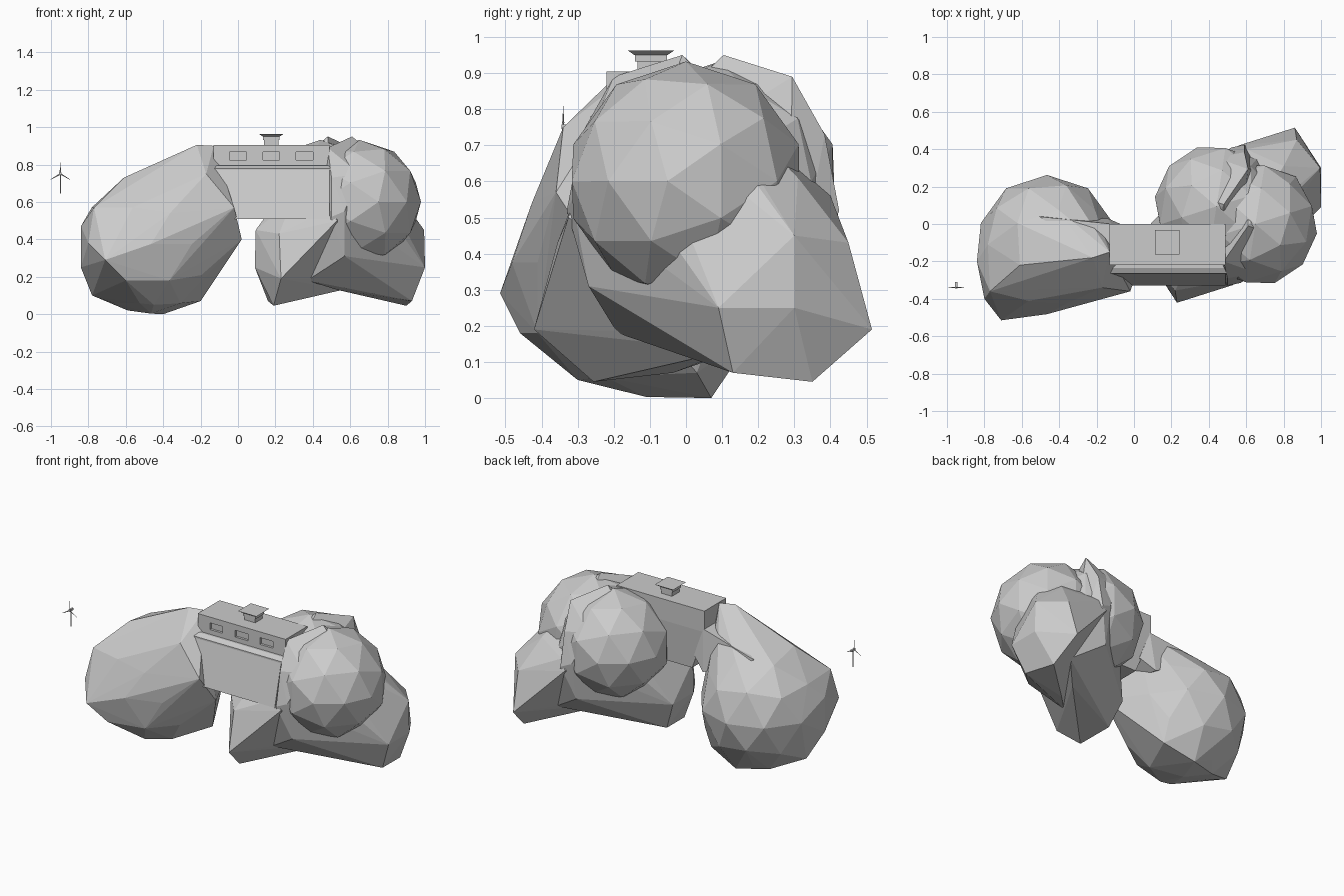
import bpy, bmesh
from math import pi, radians
from mathutils import Matrix, Vector, Euler

if "Cube" in bpy.data.objects:
    bpy.data.objects.remove(bpy.data.objects["Cube"])


def finish(name, bm):
    bmesh.ops.recalc_face_normals(bm, faces=bm.faces)
    me = bpy.data.meshes.new(name)
    bm.to_mesh(me)
    bm.free()
    ob = bpy.data.objects.new(name, me)
    bpy.context.collection.objects.link(ob)
    return ob


def hull(name, points, ball=None):
    """Faceted rock: convex hull of a tilted low-poly ball and pulled-out points."""
    bm = bmesh.new()
    if ball:
        centre, r, tilt = ball
        rot = Euler([radians(a) for a in tilt]).to_matrix().to_4x4()
        bmesh.ops.create_icosphere(bm, subdivisions=2, radius=r,
                                   matrix=Matrix.Translation(centre) @ rot)
    for p in points:
        bm.verts.new(p)
    res = bmesh.ops.convex_hull(bm, input=bm.verts[:])
    junk = {g for g in res["geom_interior"] + res["geom_unused"]
            if isinstance(g, bmesh.types.BMVert)}
    bmesh.ops.delete(bm, geom=[v for v in junk if v.is_valid], context='VERTS')
    return finish(name, bm)


def box(name, lo, hi):
    return hull(name, [(x, y, z) for x in (lo[0], hi[0])
                       for y in (lo[1], hi[1]) for z in (lo[2], hi[2])])


def extrude_x(name, profile, x0, x1):
    """Convex y-z profile swept along x."""
    return hull(name, [(x, y, z) for x in (x0, x1) for y, z in profile])


# left boulder: ball at the back, pulled forward and up to the gatehouse
hull("left_boulder", [
    (-.71, -.515, .29), (-.80, -.40, .38), (-.60, -.46, .18), (-.45, -.30, .05),
    (-.84, -.20, .47), (-.84, -.20, .25), (-.78, -.10, .10), (-.59, 0, .02),
    (-.40, .07, 0), (-.20, .03, .07), (-.77, -.36, .57), (-.61, -.22, .73),
    (-.22, -.18, .905), (-.13, -.15, .90), (-.17, -.34, .75), (-.31, -.37, .57),
    (-.02, -.36, .57), (.02, -.25, .40)],
    ball=((-.465, -.11, .375), .372, (0, 0, 0)))

# wall root running back into the left boulder
hull("wall_root", [(-.12, 0, .79), (-.51, .04, .71), (-.14, .03, .53),
                   (-.12, -.2, .79), (-.12, -.2, .55), (-.05, -.01, .6)])

# right outcrop: a long slab with a low spur and a round boulder beside it,
# both repeated half a turn round
slab_points = [
    # spur
    (.90, .35, .045), (.93, .13, .07), (1.0, .30, .25), (.995, .30, .45),
    (.86, .515, .19), (.87, .45, .43), (.80, .31, .61), (1.0, .09, .25),
    (.56, .42, .50), (.60, .40, .56),
    # front face and crest
    (.50, -.33, .52), (.57, -.315, .55), (.65, -.26, .75), (.50, -.29, .73),
    (.72, -.13, .80), (.67, -.03, .90), (.61, -.01, .95), (.48, -.20, .89),
    # foot
    (.37, -.19, .18), (.57, -.27, .31), (.79, -.04, .27), (.53, -.02, .13)]
ball_centre = Vector((.65, 0, .60))
half_turn = (Matrix.Translation((.545, .047, 0)) @ Matrix.Rotation(pi, 4, 'Z')
             @ Matrix.Translation((-.545, -.047, 0)))
for side, m in (("front", Matrix.Identity(4)), ("rear", half_turn)):
    slab = hull(side + "_slab", slab_points)
    ball = hull(side + "_boulder", [], ball=(ball_centre, .332, (20, 25, 0)))
    for ob in (slab, ball):
        ob.data.transform(m)

# sloping gate wall, narrower at the foot
hull("gate_wall", [
    (-.13, -.265, .77), (.49, -.265, .77), (-.13, 0, .77), (.49, 0, .77),
    (-.03, -.33, .51), (.49, -.33, .51), (-.03, -.02, .51), (.49, -.02, .51)])
extrude_x("wall_ledge", [(-.265, .77), (-.265, .78), (-.235, .795),
                         (0, .795), (0, .77)], -.125, .495)

# gatehouse with three recessed windows
house = box("gatehouse", (-.13, -.22, .79), (.49, 0, .905))
for cx in (0, .178, .355):
    cutter = box("window_cutter", (cx - .045, -.3, .825), (cx + .045, -.205, .868))
    cutter.hide_render = True
    mod = house.modifiers.new("window", 'BOOLEAN')
    mod.operation, mod.solver, mod.object = 'DIFFERENCE', 'EXACT', cutter
    bpy.context.view_layer.objects.active = house
    bpy.ops.object.modifier_apply(modifier=mod.name)
    bpy.data.objects.remove(cutter)


# roof vent: neck, collar and flared cap
def frustum(name, z0, r0, z1, r1):
    hull(name, [(.178 + sx * r, -.097 + sy * r, z)
                for z, r in ((z0, r0), (z1, r1))
                for sx in (-1, 1) for sy in (-1, 1)])


frustum("vent_neck", .90, .038, .935, .038)
frustum("vent_collar", .932, .044, .95, .044)
frustum("vent_cap", .95, .046, .963, .065)

# small wind turbine standing apart: mast, nacelle, three blades
hub = Vector((-.95, -.34, .75))
box("turbine_mast", (hub.x - .0025, -.33, .645), (hub.x + .0025, -.325, .75))
box("turbine_nacelle", (hub.x - .006, -.345, .745), (hub.x + .006, -.31, .757))
for i in range(3):
    rot = Matrix.Rotation(radians(120 * i), 4, 'Y')
    blade = [(-.004, 0, 0), (.004, 0, 0), (0, -.003, .012), (0, .003, .012),
             (-.001, 0, .06), (.001, 0, .06)]
    hull("turbine_blade", [hub + (rot @ Vector(p)) for p in blade])
